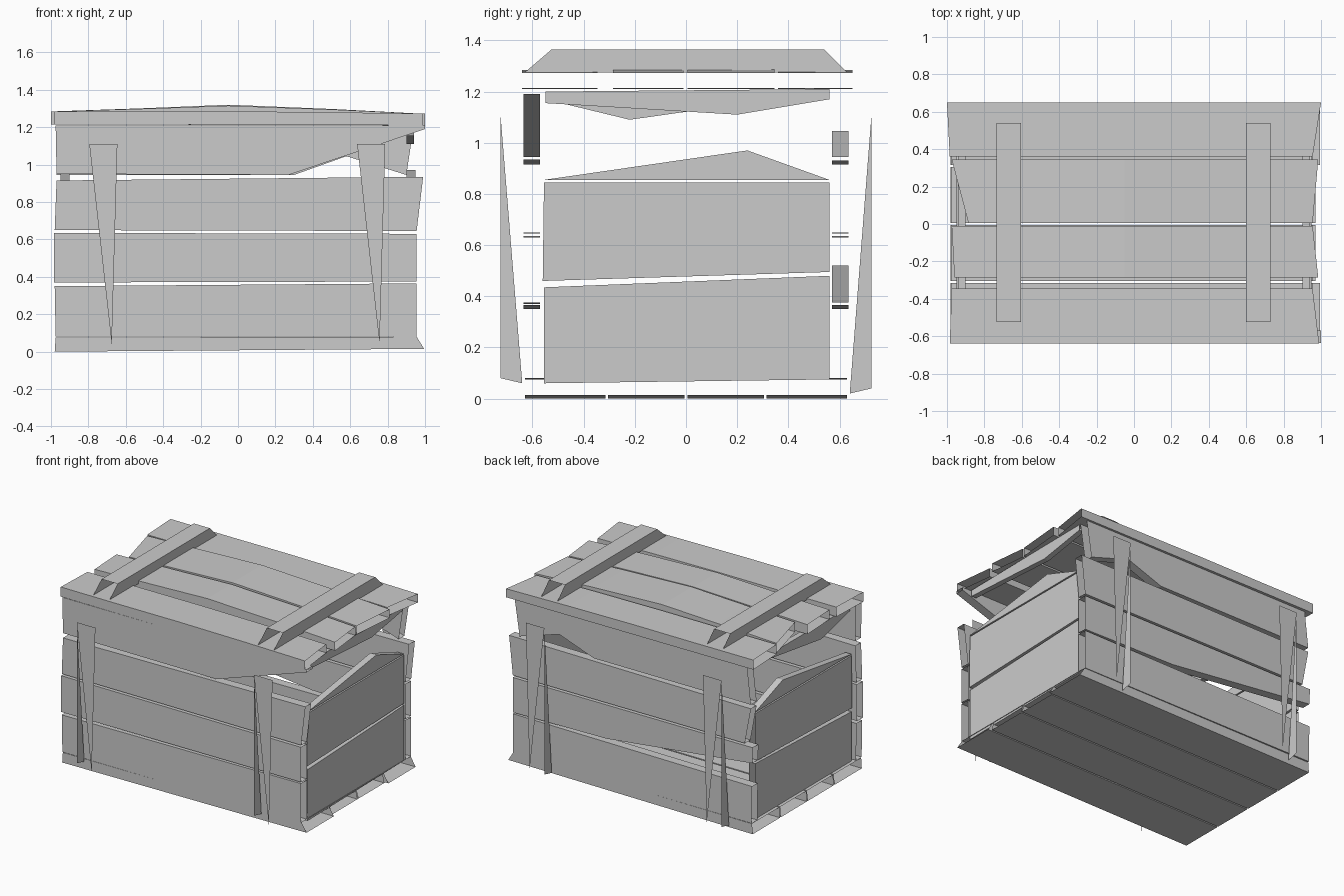
import bpy, bmesh

if "Cube" in bpy.data.objects:
    bpy.data.objects.remove(bpy.data.objects["Cube"])

# maps (along, across, depth) to world axes for each side of the crate
AXES = {
    'y': lambda u, v, d: (u, d, v),   # outline in x,z, thickness along y
    'x': lambda u, v, d: (d, u, v),   # outline in y,z, thickness along x
}


def make(name, verts, faces):
    bm = bmesh.new()
    vs = [bm.verts.new(v) for v in verts]
    for f in faces:
        bm.faces.new([vs[i] for i in f])
    bmesh.ops.recalc_face_normals(bm, faces=bm.faces)
    me = bpy.data.meshes.new(name)
    bm.to_mesh(me)
    bm.free()
    ob = bpy.data.objects.new(name, me)
    bpy.context.collection.objects.link(ob)
    return ob


def board(name, axis, outline, d0, d1, outline2=None, side_caps=True):
    """Thin board with open sawn ends: steep outline edges get no face."""
    n = len(outline)
    m = AXES[axis]
    verts = [m(u, v, d0) for u, v in outline]
    verts += [m(u, v, d1) for u, v in (outline2 or outline)]
    faces = [list(range(n)), list(range(n, 2 * n))] if side_caps else []
    for i in range(n):
        j = (i + 1) % n
        du, dv = (abs(outline[i][k] - outline[j][k]) for k in (0, 1))
        if dv < 0.55 * du:
            faces.append([i, j, n + j, n + i])
    return make(name, verts, faces)


# floor boards
for i, (y0, y1) in enumerate([(-.63, -.315), (-.305, -.005), (.005, .305), (.315, .63)]):
    x1 = .995 if i in (0, 3) else .97
    board(f"floor_board_{i+1}", 'y',
          [(-.98, 0), (x1, .015), (.955, .08), (-.975, .075)], y0, y1)

# front wall, the top board split diagonally
front = [
    [(-.975, .08), (.955, .08), (.955, .365), (-.98, .35)],
    [(-.985, .37), (.955, .375), (.955, .63), (-.985, .635)],
    [(-.98, .65), (.955, .645), (.99, .935), (-.97, .915)],
    [(-.97, .95), (.27, .945), (1.0, 1.19), (1.0, 1.21), (-.975, 1.21)],
]
# back wall, second board splintered and top board notched
back = [
    front[0],
    [(-.98, .52), (.2, .385), (.955, .375), (.955, .63), (-.985, .635)],
    [(-.92, .65), (.955, .645), (.985, .93), (-.97, .915)],
    [(-.97, .945), (.3, .945), (.58, 1.045), (.9, .945), (.94, 1.21), (-.94, 1.21)],
]
for i in range(4):
    board(f"front_board_{i+1}", 'y', front[i], -.635, -.57)
    board(f"back_board_{i+1}", 'y', back[i], .57, .635)

# end walls: two whole boards, a broken stub and a hanging splinter
ends = {
    'lower': [(-.555, .06), (.56, .075), (.56, .48), (-.555, .435)],
    'upper': [(-.56, .46), (.56, .495), (.56, .845), (-.555, .845)],
    'stub': [(-.555, .855), (.56, .855), (.24, .97)],
}
for side, s in (("right", 1), ("left", -1)):
    for part, pts in ends.items():
        board(f"{side}_end_{part}", 'x', pts, s * .9, s * .95)
board("right_end_splinter", 'x', [(-.55, 1.2), (-.55, 1.155), (.2, 1.11), (.56, 1.17), (.56, 1.21)], .9, .94)
board("left_end_splinter", 'x', [(-.55, 1.2), (-.55, 1.17), (-.22, 1.09), (.56, 1.2), (.56, 1.21)], -.9, -.94)


# lid boards, the middle ones bowed upward
def lid_outline(x0, x1, peak):
    return [(x0, 1.215), (x1, 1.21), (x1, 1.272), (.5, 1.275 + (peak - 1.275) * .5),
            (-.05, peak), (-.5, 1.283 + (peak - 1.283) * .5), (x0, 1.285)]


lids = [  # y range, x range at the near edge, x range at the far edge, peak
    (-.64, -.345, (-.985, .99), (-.975, .955), 1.285),
    (-.285, -.01, (-.96, .985), (-.975, .955), 1.315),
    (.005, .345, (-.885, .955), (-.975, .985), 1.32),
    (.36, .65, (-.985, .955), (-1.0, 1.0), 1.285),
]
for i, (y0, y1, a, b, pk) in enumerate(lids):
    board(f"lid_board_{i+1}", 'y', lid_outline(*a, pk), y0, y1, lid_outline(*b, pk))

# battens across the lid, open at both bevelled ends
for side, x0 in (("left", -.735), ("right", .6)):
    board(f"{side}_lid_batten", 'x',
          [(-.63, 1.275), (.63, 1.275), (.54, 1.365), (-.525, 1.365)], x0, x0 + .13)

# upright straps: one tapered outer face and one thin side web each
for side, s, drop in (("front", -1, 0), ("back", 1, -.04)):
    for lr, x in (("left", -.795), ("right", .637)):
        y, yi = s * .725, s * .64
        make(f"{side}_{lr}_strap",
             [(x, y, 1.11), (x + .15, y, 1.11), (x + .12, y, .04),
              (x, y, .08 + drop), (x, yi, .06 + drop)],
             [(0, 1, 2), (0, 3, 4)])
